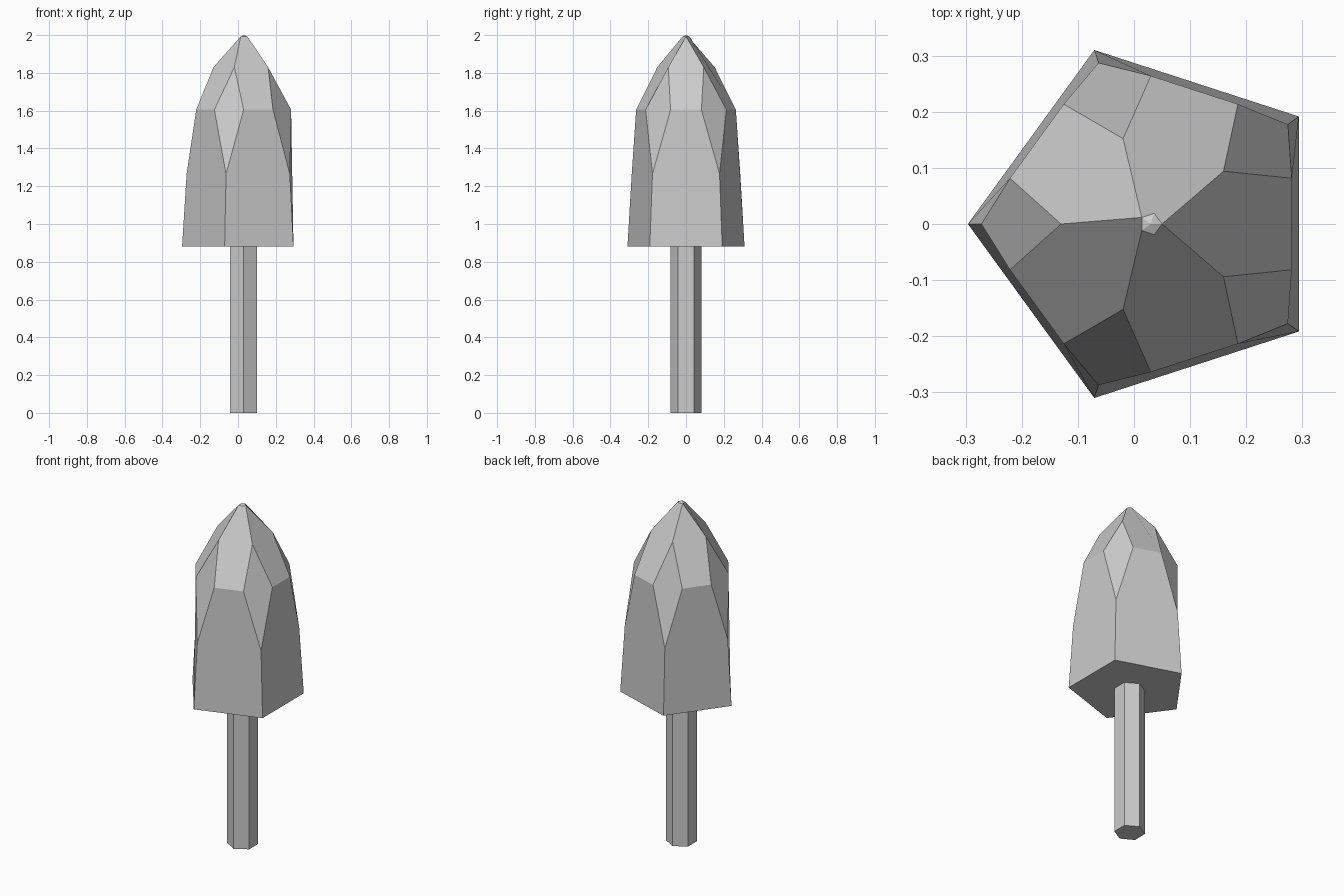
import bpy, bmesh, math
from mathutils import Matrix, Vector

if "Cube" in bpy.data.objects:
    bpy.data.objects.remove(bpy.data.objects["Cube"], do_unlink=True)

AXIS_X = 0.03
SIDES = 5
STEP = 360 / SIDES

grey = bpy.data.materials.new("plain grey")
grey.use_nodes = True
grey.diffuse_color = (0.6, 0.6, 0.6, 1)
grey.node_tree.nodes["Principled BSDF"].inputs["Base Color"].default_value = (0.6, 0.6, 0.6, 1)


def finish(bm, name):
    bmesh.ops.recalc_face_normals(bm, faces=bm.faces)
    mesh = bpy.data.meshes.new(name)
    bm.to_mesh(mesh)
    bm.free()
    mesh.materials.append(grey)
    obj = bpy.data.objects.new(name, mesh)
    bpy.context.collection.objects.link(obj)
    return obj


def ring(bm, radius, z, offset):
    """Five points around the axis, turned by an offset in degrees."""
    points = []
    for k in range(SIDES):
        a = math.radians(k * STEP + offset)
        points.append(bm.verts.new((AXIS_X + radius * math.cos(a), radius * math.sin(a), z)))
    return points


# Faceted five-sided head
bm = bmesh.new()
base = ring(bm, 0.326, 0.88, 36)
mid = ring(bm, 0.302, 1.265, 36)
first = ring(bm, 0.264, 1.605, -18)
second = ring(bm, 0.264, 1.605, 18)
upper = ring(bm, 0.16, 1.83, 36)
tip = ring(bm, 0.02, 1.992, 0)
apex = bm.verts.new((AXIS_X, 0, 2))

# Tip corner reached by each upper ridge
ridge_end = [0, 2, 2, 3, 5]
for k in range(SIDES):
    p, n = k - 1, (k + 1) % SIDES
    start = ridge_end[p] if k else 0
    cap = [tip[j % SIDES] for j in range(ridge_end[k], start - 1, -1)]
    bm.faces.new((base[p], base[k], mid[k], second[k], first[k], mid[p]))   # wall
    bm.faces.new((mid[k], first[n], upper[k], second[k]))                   # corner diamond
    bm.faces.new([first[k], second[k], upper[k]] + cap + [upper[p]])        # roof facet
    bm.faces.new((tip[k], tip[n], apex))
bm.faces.new(base[::-1])
finish(bm, "faceted_head")

# Hexagonal handle
bm = bmesh.new()
place = Matrix.Translation(Vector((AXIS_X, 0, 0.44))) @ Matrix.Rotation(math.radians(90), 4, "Z")
bmesh.ops.create_cone(bm, cap_ends=True, segments=6, radius1=0.083, radius2=0.083,
                      depth=0.88)
# Put two corners of the hexagon on the front and back
corner = max(bm.verts, key=lambda v: v.co.x)
if abs(corner.co.x) < 0.08:
    place = Matrix.Translation(Vector((AXIS_X, 0, 0.44)))
bmesh.ops.transform(bm, matrix=place, verts=bm.verts)
finish(bm, "handle")
